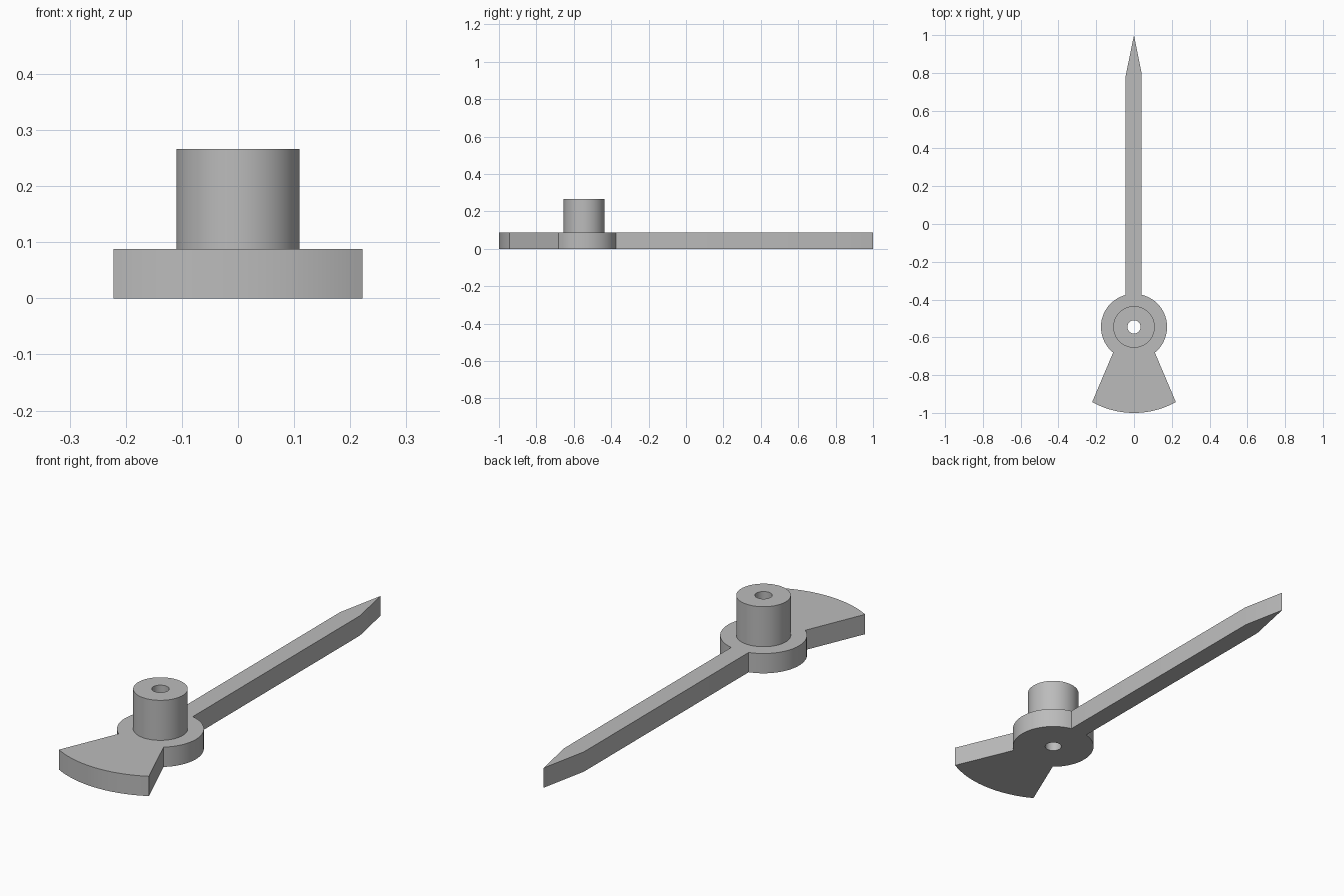
import bpy, bmesh
from math import radians, degrees, acos, atan2, hypot, cos, sin

cube = bpy.data.objects.get("Cube")
if cube:
    bpy.data.objects.remove(cube, do_unlink=True)

HUB_Y = -0.545
HUB_R, BOSS_R, HOLE_R = 0.175, 0.11, 0.035
PLATE_Z, BOSS_Z = 0.088, 0.266

grey = bpy.data.materials.new("plain grey")
grey.use_nodes = True
grey.diffuse_color = (0.5, 0.5, 0.5, 1)
grey.node_tree.nodes["Principled BSDF"].inputs["Base Color"].default_value = (0.5, 0.5, 0.5, 1)


def arc(radius, start, end, steps):
    """Points on an arc about the hub axis, angles in degrees."""
    angles = [radians(start + (end - start) * i / steps) for i in range(steps + 1)]
    return [(radius * cos(a), HUB_Y + radius * sin(a)) for a in angles]


def circle(radius, steps=64):
    return arc(radius, 0, 360, steps)[:-1]


def slab(name, outlines, bottom, top):
    """Extrude closed outlines; inner outlines become holes."""
    curve = bpy.data.curves.new(name, 'CURVE')
    curve.dimensions = '2D'
    curve.fill_mode = 'BOTH'
    curve.extrude = (top - bottom) / 2
    for outline in outlines:
        spline = curve.splines.new('POLY')
        spline.points.add(len(outline) - 1)
        for point, (x, y) in zip(spline.points, outline):
            point.co = (x, y, 0, 1)
        spline.use_cyclic_u = True
    temp = bpy.data.objects.new(name, curve)
    bpy.context.collection.objects.link(temp)
    mesh = bpy.data.meshes.new_from_object(temp)
    bpy.data.objects.remove(temp, do_unlink=True)
    bpy.data.curves.remove(curve)

    # Weld the caps to the walls and set the slab at its height
    bm = bmesh.new()
    bm.from_mesh(mesh)
    bmesh.ops.remove_doubles(bm, verts=bm.verts[:], dist=0.0001)
    bmesh.ops.recalc_face_normals(bm, faces=bm.faces[:])
    bmesh.ops.translate(bm, verts=bm.verts[:], vec=(0, 0, (top + bottom) / 2))
    bm.to_mesh(mesh)
    bm.free()
    mesh.materials.clear()
    mesh.materials.append(grey)
    obj = bpy.data.objects.new(name, mesh)
    bpy.context.collection.objects.link(obj)
    bpy.ops.object.select_all(action='DESELECT')
    obj.select_set(True)
    bpy.context.view_layer.objects.active = obj
    bpy.ops.object.shade_smooth_by_angle(angle=radians(25))
    return obj


# Pointer plate: needle, round hub and fan-shaped counterweight in one outline
needle_right, needle_left = 0.04, -0.045
right_join = degrees(acos(needle_right / HUB_R))
left_join = degrees(acos(needle_left / HUB_R))
waist = degrees(atan2(-0.135, 0.11))
fan_x, fan_y = 0.22, -0.395
fan = degrees(atan2(fan_y, fan_x))
outline = (
    arc(HUB_R, waist, right_join, 24)
    + [(needle_right, 0.8), (0, 1), (needle_left, 0.78)]
    + arc(HUB_R, left_join, 180 - waist, 24)
    + arc(hypot(fan_x, fan_y) + 0.003, -180 - fan, fan, 20)
)
slab("pointer_plate", [outline, circle(HOLE_R)], 0, PLATE_Z)

# Raised boss with the shaft hole running through it
slab("hub_boss", [circle(BOSS_R), circle(HOLE_R)], PLATE_Z, BOSS_Z)
